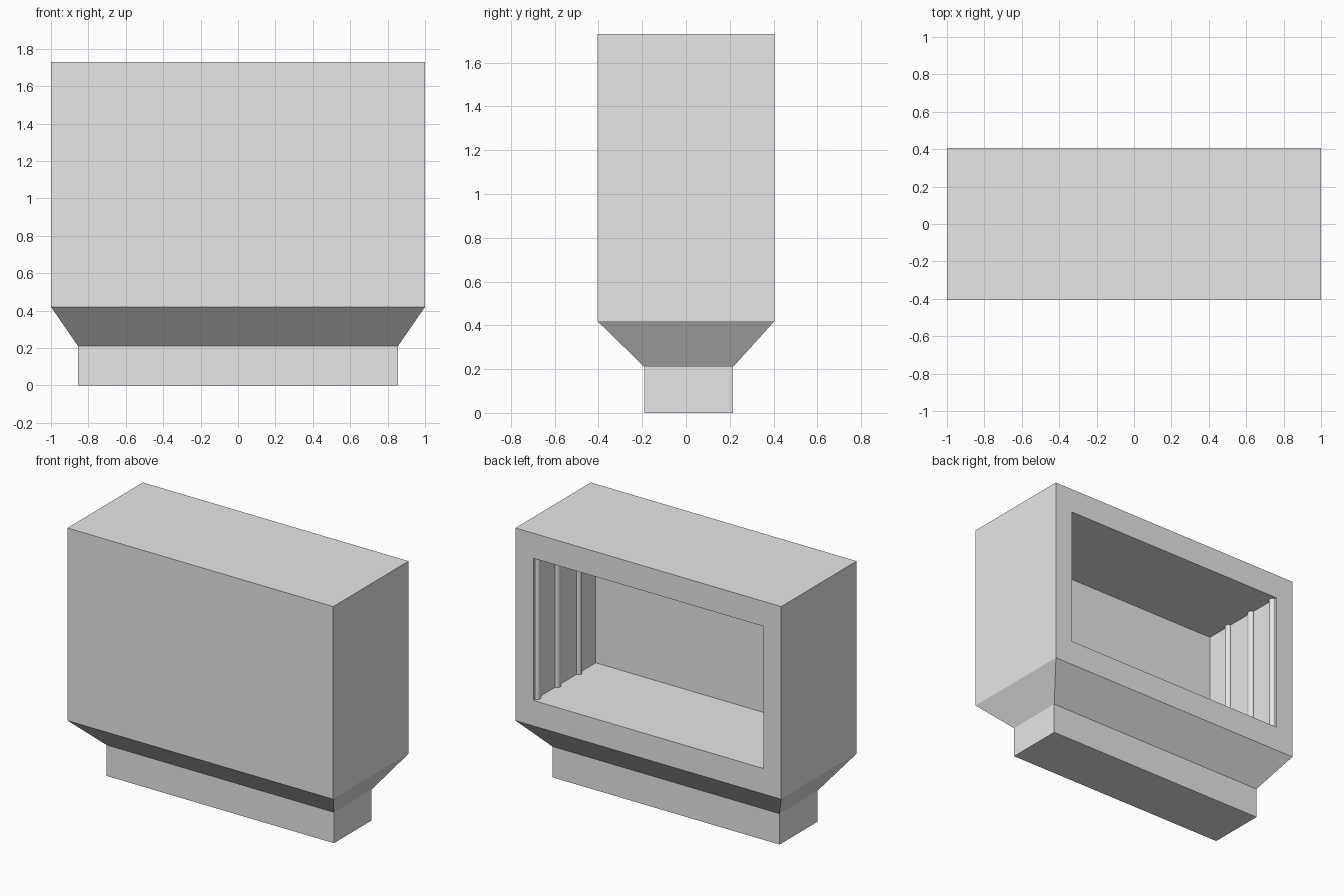
import bpy
import bmesh

cube = bpy.data.objects.get("Cube")
if cube:
    bpy.data.objects.remove(cube, do_unlink=True)

grey = bpy.data.materials.new("light_grey")
grey.use_nodes = True
grey.diffuse_color = (0.8, 0.8, 0.8, 1)
grey.node_tree.nodes["Principled BSDF"].inputs["Base Color"].default_value = (0.8, 0.8, 0.8, 1)


def finish(bm, name):
    bmesh.ops.recalc_face_normals(bm, faces=bm.faces)
    mesh = bpy.data.meshes.new(name)
    bm.to_mesh(mesh)
    bm.free()
    mesh.materials.append(grey)
    obj = bpy.data.objects.new(name, mesh)
    bpy.context.collection.objects.link(obj)
    return obj


def ring(bm, half_x, y0, y1, z):
    return [bm.verts.new((x, y, z)) for x, y in
            ((-half_x, y0), (half_x, y0), (half_x, y1), (-half_x, y1))]


# Housing: plinth, flared shoulder and box lofted from stacked rectangles
HALF_DEPTH = 0.405
bm = bmesh.new()
rings = [ring(bm, 0.855, -0.19, 0.215, 0),
         ring(bm, 0.855, -0.19, 0.215, 0.21),
         ring(bm, 1, -HALF_DEPTH, HALF_DEPTH, 0.42),
         ring(bm, 1, -HALF_DEPTH, HALF_DEPTH, 1.73)]
for low, high in zip(rings, rings[1:]):
    for i in range(4):
        j = (i + 1) % 4
        bm.faces.new((low[i], low[j], high[j], high[i]))
bm.faces.new(rings[0])
bm.faces.new(rings[-1])
bmesh.ops.recalc_face_normals(bm, faces=bm.faces)

# Recess: inset the back face, fit its border and push it inward
OPEN_X, OPEN_LOW, OPEN_HIGH, RECESS_Y = 0.865, 0.593, 1.56, -0.265
back = max(bm.faces, key=lambda f: f.calc_center_median().y)
bmesh.ops.inset_individual(bm, faces=[back], thickness=0.1)
middle = back.calc_center_median()
for v in back.verts:
    v.co.x = OPEN_X if v.co.x > 0 else -OPEN_X
    v.co.z = OPEN_HIGH if v.co.z > middle.z else OPEN_LOW
pushed = bmesh.ops.extrude_discrete_faces(bm, faces=[back])["faces"][0]
for v in pushed.verts:
    v.co.y = RECESS_Y
finish(bm, "housing")

# Round ribs half sunk into both side walls of the recess
for side, label in ((1, "left"), (-1, "right")):
    for n, y in enumerate((0.365, 0.15, -0.08), 1):
        bm = bmesh.new()
        bmesh.ops.create_cone(bm, cap_ends=True, segments=16, radius1=0.023,
                              radius2=0.023, depth=OPEN_HIGH - OPEN_LOW)
        for f in bm.faces:
            f.smooth = abs(f.normal.z) < 0.5
        for e in bm.edges:
            e.smooth = all(f.smooth for f in e.link_faces)
        rib = finish(bm, f"{label}_wall_rib_{n}")
        rib.location = (side * OPEN_X, y, (OPEN_LOW + OPEN_HIGH) / 2)
